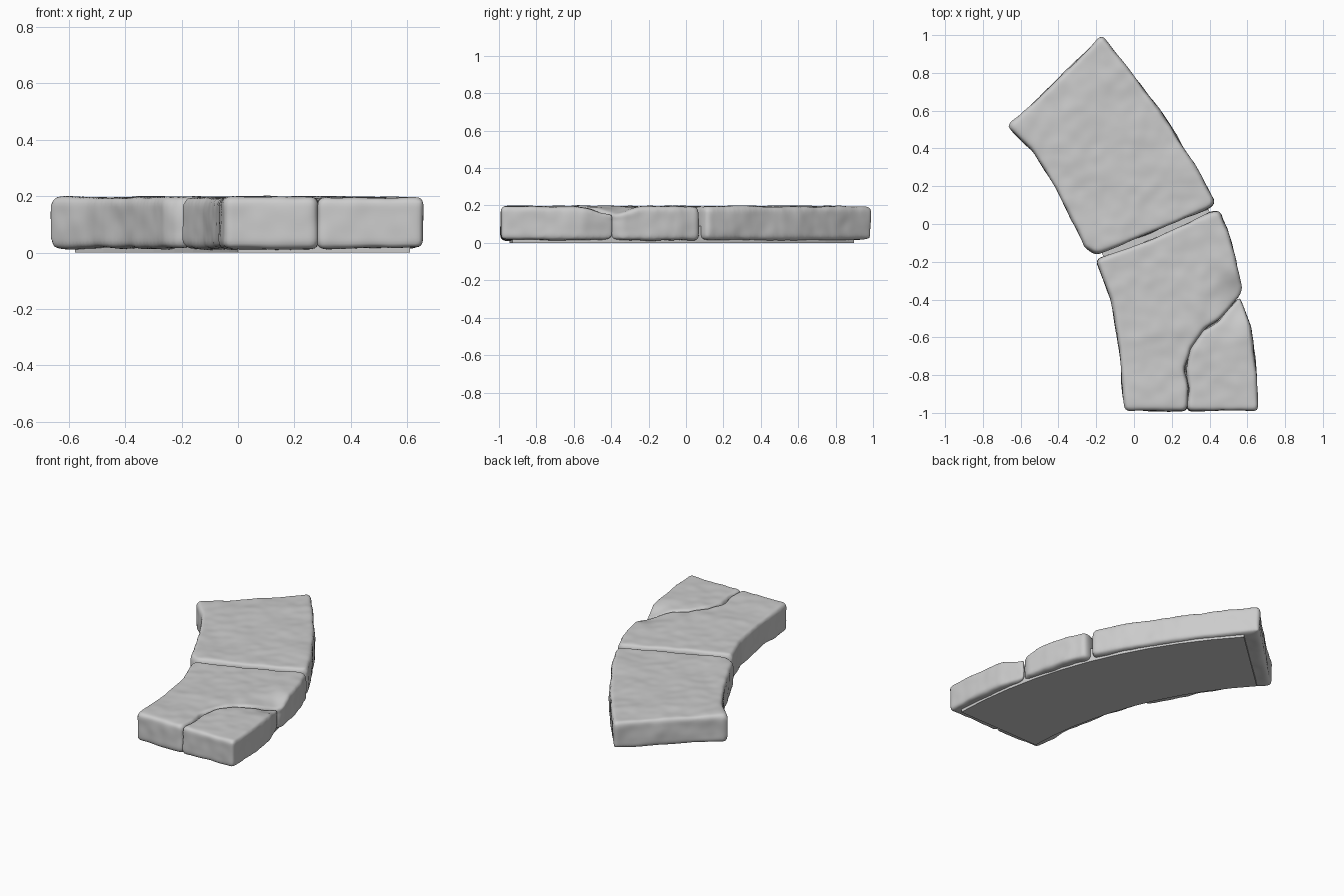
import bpy
import bmesh
import math
from mathutils import Vector, noise

default_cube = bpy.data.objects.get("Cube")
if default_cube:
    bpy.data.objects.remove(default_cube, do_unlink=True)


def make_material(name, colour):
    material = bpy.data.materials.new(name)
    material.use_nodes = True
    material.diffuse_color = colour
    material.node_tree.nodes["Principled BSDF"].inputs["Base Color"].default_value = colour
    return material


stone_grey = make_material("stone grey", (0.6, 0.6, 0.6, 1))


def make_prism(name, outline, bottom, top):
    """Extrude a flat outline into a closed block."""
    bm = bmesh.new()
    face = bm.faces.new([bm.verts.new((x, y, bottom)) for x, y in outline])
    extruded = bmesh.ops.extrude_face_region(bm, geom=[face])
    raised = [v for v in extruded["geom"] if isinstance(v, bmesh.types.BMVert)]
    bmesh.ops.translate(bm, verts=raised, vec=(0, 0, top - bottom))
    bmesh.ops.recalc_face_normals(bm, faces=bm.faces)
    mesh = bpy.data.meshes.new(name)
    bm.to_mesh(mesh)
    bm.free()
    mesh.materials.append(stone_grey)
    block = bpy.data.objects.new(name, mesh)
    bpy.context.collection.objects.link(block)
    return block


def weather(block, low_spot=None):
    """Round the block's edges and give it a worn, gently uneven surface."""
    bevel = block.modifiers.new("rounded edges", "BEVEL")
    bevel.width = 0.022
    bevel.segments = 3
    bevel.limit_method = "ANGLE"
    bevel.angle_limit = math.radians(40)
    remesh = block.modifiers.new("even mesh", "REMESH")
    remesh.mode = "VOXEL"
    remesh.voxel_size = 0.012
    soften = block.modifiers.new("soften", "SMOOTH")
    soften.iterations = 5
    graph = bpy.context.evaluated_depsgraph_get()
    worn = bpy.data.meshes.new_from_object(block.evaluated_get(graph))
    block.modifiers.clear()
    old_mesh = block.data
    block.data = worn
    bpy.data.meshes.remove(old_mesh)
    worn.name = block.name

    normals = [v.normal.copy() for v in worn.vertices]
    for vert, normal in zip(worn.vertices, normals):
        p = vert.co.copy()
        swell = noise.noise(p * 5) * 0.008 + noise.noise(p * 14) * 0.004
        vert.co += normal * swell
        # Worn hollow beside the crack
        if low_spot and p.z > 0.1:
            distance = (Vector((p.x, p.y)) - Vector(low_spot)).length
            vert.co.z -= 0.04 * math.exp(-(distance / 0.1) ** 2) * (p.z - 0.1) / 0.1
    worn.materials.clear()
    worn.materials.append(stone_grey)
    for polygon in worn.polygons:
        polygon.use_smooth = True
        polygon.material_index = 0


# Jagged crack shared by the two front stones, from front edge to outer edge
crack = [(0.28, -0.99), (0.29, -0.87), (0.27, -0.77), (0.3, -0.66),
         (0.37, -0.56), (0.45, -0.51), (0.51, -0.44), (0.56, -0.38)]

# Large rear stone
rear_outline = [(-0.17, 1), (0.03, 0.75), (0.2, 0.51), (0.32, 0.31), (0.43, 0.11),
                (0.39, 0.08), (0.09, -0.05), (-0.2, -0.16), (-0.26, -0.12),
                (-0.3, -0.03), (-0.41, 0.18), (-0.54, 0.39), (-0.67, 0.52),
                (-0.42, 0.75)]
weather(make_prism("rear_stone", rear_outline, 0.015, 0.195))

# Middle stone
middle_outline = crack + [(0.57, -0.34), (0.54, -0.19), (0.5, -0.04), (0.45, 0.07),
                          (0.4, 0.06), (0.09, -0.08), (-0.2, -0.19), (-0.12, -0.4),
                          (-0.08, -0.66), (-0.05, -0.99)]
weather(make_prism("middle_stone", middle_outline, 0.015, 0.195), (0.56, -0.38))

# Broken front corner stone
corner_outline = crack + [(0.62, -0.55), (0.65, -0.77), (0.66, -0.99)]
weather(make_prism("corner_stone", corner_outline, 0.015, 0.195), (0.54, -0.42))

# Curved mortar bed under the stones, showing in the joint
steps = 10
angles = [math.radians(1.5 + 41 * i / steps) for i in range(steps + 1)]


def arc(radius):
    return [(radius * math.cos(a) - 2.2, radius * math.sin(a) - 1) for a in angles]


make_prism("mortar_bed", arc(2.81) + arc(2.2)[::-1], 0, 0.09)
